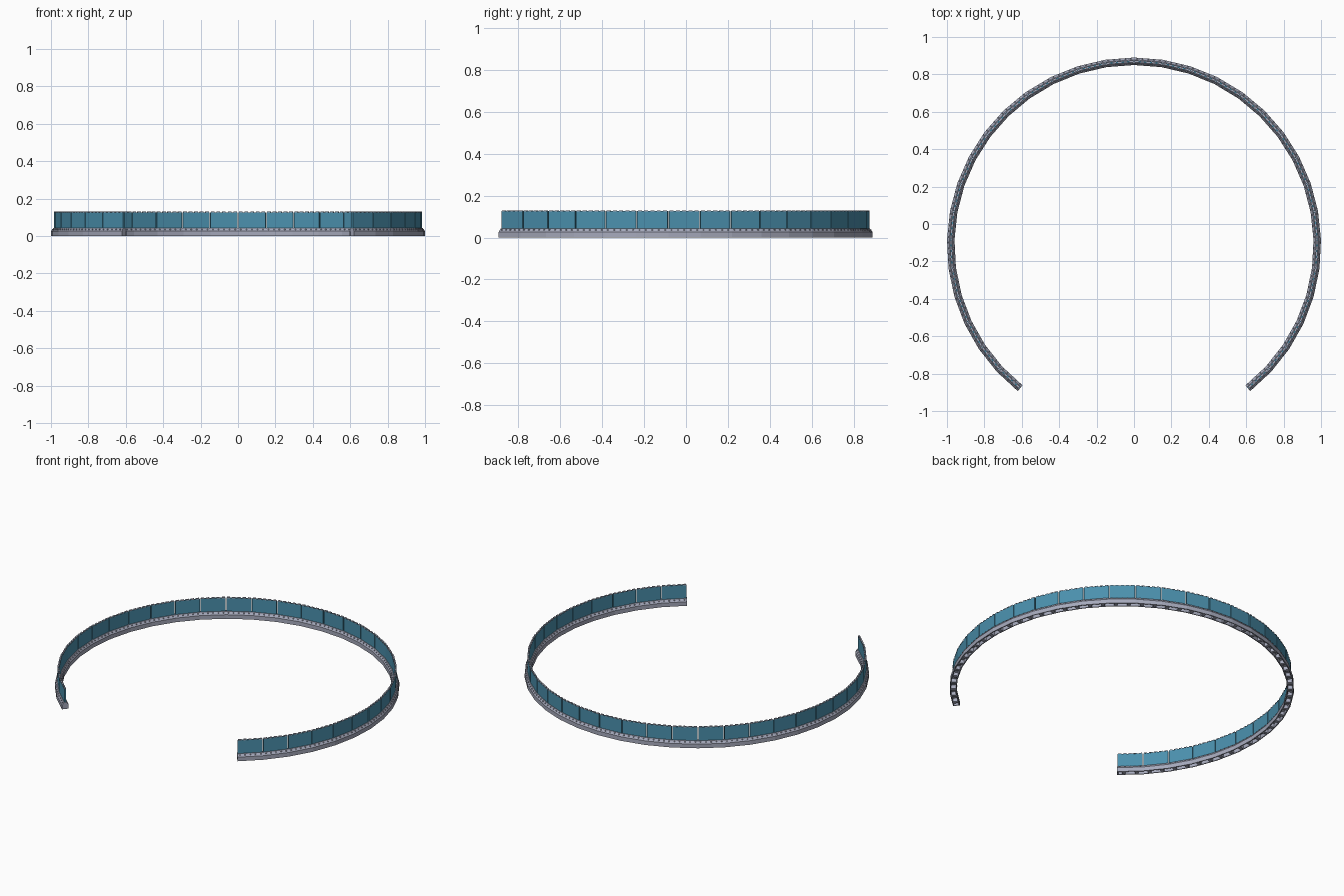
import bpy, bmesh, math
from mathutils import Matrix, Vector

if "Cube" in bpy.data.objects:
    bpy.data.objects.remove(bpy.data.objects["Cube"])

CY = -0.11            # centre of the arc in y
N = 32                # straight panels around the arc
HALF = math.radians(141.6)
STEP = 2 * HALF / N
START = math.pi / 2 - HALF


def material(name, col):
    m = bpy.data.materials.new(name)
    m.diffuse_color = (*col, 1)
    m.use_nodes = True
    m.node_tree.nodes["Principled BSDF"].inputs["Base Color"].default_value = m.diffuse_color
    return m


grey = material("base_grey", (0.38, 0.40, 0.50))
blue = material("panel_blue", (0.07, 0.28, 0.42))


def finish(bm, name, mat):
    bmesh.ops.recalc_face_normals(bm, faces=bm.faces)
    me = bpy.data.meshes.new(name)
    bm.to_mesh(me)
    bm.free()
    me.materials.append(mat)
    ob = bpy.data.objects.new(name, me)
    bpy.context.collection.objects.link(ob)


def point(a, r, z):
    return Vector((r * math.cos(a), CY + r * math.sin(a), z))


def sweep(name, profile, mat):
    """Closed radius/height profile swept along the open arc."""
    bm = bmesh.new()
    rings = [[bm.verts.new(point(START + i * STEP, r, z)) for r, z in profile]
             for i in range(N + 1)]
    n = len(profile)
    for a, b in zip(rings, rings[1:]):
        for j in range(n):
            k = (j + 1) % n
            bm.faces.new((a[j], a[k], b[k], b[j]))
    bm.faces.new(rings[0])
    bm.faces.new(rings[-1])
    finish(bm, name, mat)


def box(bm, a, r, z, size):
    """Box with size (radial, tangential, vertical) at an arc position."""
    mat = (Matrix.Translation(point(a, r, z)) @ Matrix.Rotation(a, 4, 'Z')
           @ Matrix.Diagonal((*size, 1)))
    bmesh.ops.create_cube(bm, size=1, matrix=mat)


# base channel, open underneath
sweep("base_channel", [(1.0, 0), (1.0, 0.026), (0.988, 0.042), (0.972, 0.042),
                       (0.96, 0.026), (0.96, 0), (0.966, 0), (0.966, 0.024),
                       (0.994, 0.024), (0.994, 0)], grey)

ribs, panels, caps, bolts = (bmesh.new() for _ in range(4))
chord = 2 * 0.98 * math.sin(STEP / 2)
mid = math.cos(STEP / 2)
for i in range(N):
    a = START + (i + 0.5) * STEP
    # glass-like panel with a slim gap each side
    box(panels, a, 0.98 * mid, 0.083, (0.009, chord - 0.005, 0.086))
    for k in range(5):
        t = (k - 2) / 5 * STEP
        r = 0.98 * mid / math.cos(t)
        # small raised caps on the top edge
        box(caps, a + t, r, 0.1275, (0.011, 0.018, 0.005))
        # bolts on both sloped shoulders
        for s in (-1, 1):
            box(bolts, a + t, r + s * 0.0135, 0.036, (0.006, 0.006, 0.005))
    for k in (-1, 1):
        t = k * STEP / 4
        # cross ribs under the base
        box(ribs, a + t, 0.98 * mid / math.cos(t), 0.0135, (0.03, 0.02, 0.024))
# end plates closing the channel
for a in (START + 0.004, START + 2 * HALF - 0.004):
    box(ribs, a, 0.98, 0.0125, (0.03, 0.006, 0.025))

finish(panels, "wall_panels", blue)
finish(caps, "top_caps", grey)
finish(bolts, "base_bolts", grey)
finish(ribs, "base_ribs", grey)
